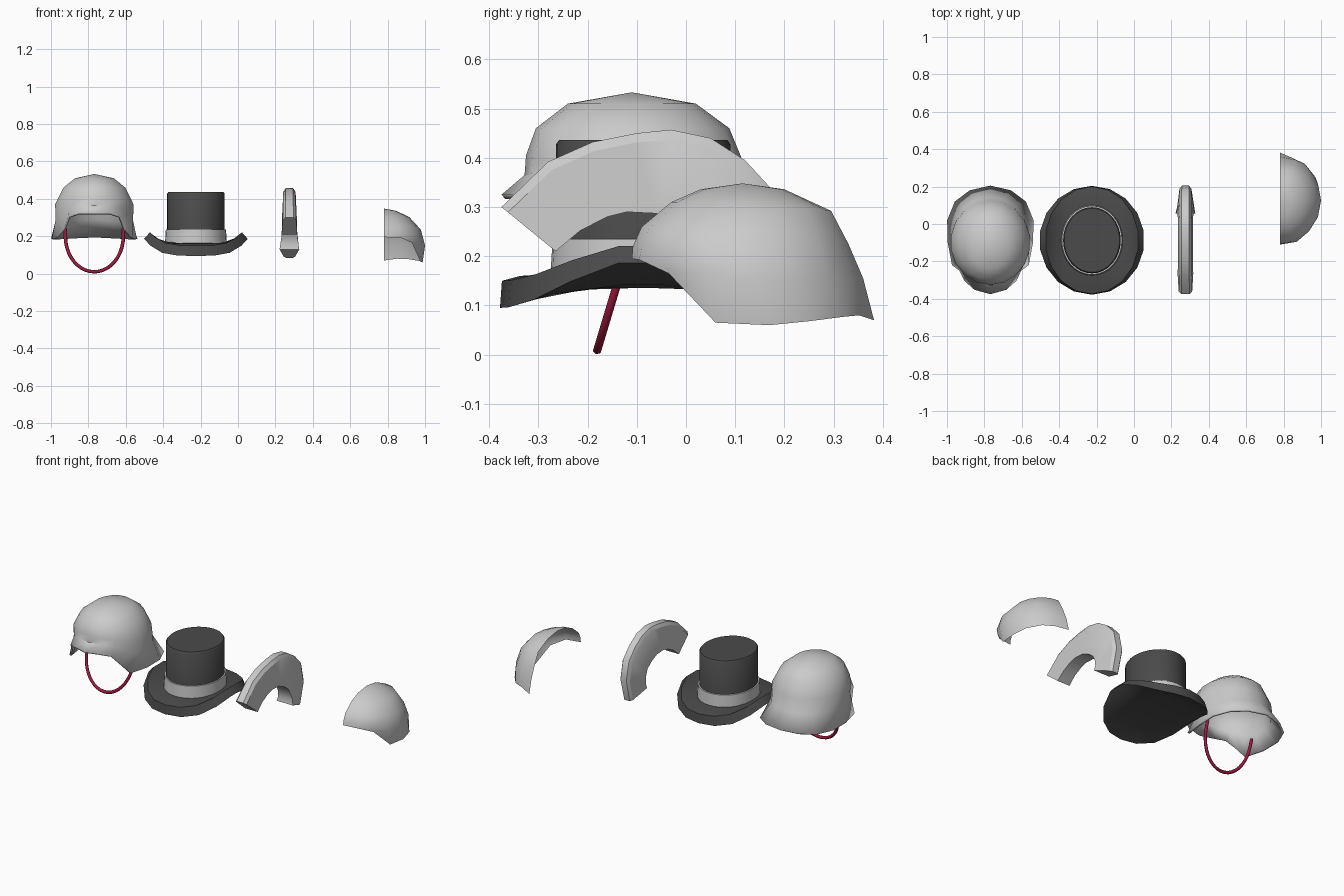
import bpy, bmesh
from math import sin, cos, pi, radians

if "Cube" in bpy.data.objects:
    bpy.data.objects.remove(bpy.data.objects["Cube"])


def material(name, color):
    m = bpy.data.materials.new(name)
    m.diffuse_color = (*color, 1)
    m.use_nodes = True
    m.node_tree.nodes["Principled BSDF"].inputs["Base Color"].default_value = m.diffuse_color
    return m


dark = material("dark_felt", (0.07, 0.07, 0.07))
red = material("red_strap", (0.35, 0.01, 0.05))


def loft(name, rings, loc, around=True, joined=False, apex=None, caps=(), angle=40, mat=None):
    """Skin a list of equal-length rings; optionally close to an apex or cap the ends."""
    bm = bmesh.new()
    vs = [[bm.verts.new(p) for p in r] for r in rings]
    n = len(rings[0])
    pairs = [(vs[i], vs[i + 1]) for i in range(len(vs) - 1)]
    if joined:
        pairs.append((vs[-1], vs[0]))
    steps = range(n if around else n - 1)
    for a, b in pairs:
        for i in steps:
            j = (i + 1) % n
            bm.faces.new((a[i], a[j], b[j], b[i]))
    if apex:
        t = bm.verts.new(apex)
        for i in steps:
            bm.faces.new((vs[-1][i], vs[-1][(i + 1) % n], t))
    for c in caps:
        bm.faces.new(vs[c])
    bmesh.ops.recalc_face_normals(bm, faces=bm.faces[:])
    me = bpy.data.meshes.new(name)
    bm.to_mesh(me)
    bm.free()
    ob = bpy.data.objects.new(name, me)
    ob.location = loc
    bpy.context.collection.objects.link(ob)
    if mat:
        me.materials.append(mat)
    bpy.ops.object.select_all(action='DESELECT')
    ob.select_set(True)
    bpy.context.view_layer.objects.active = ob
    bpy.ops.object.shade_smooth_by_angle(angle=radians(angle))
    return ob


def half_ring(n, w, yf, yb, zs):
    """Half ellipse from front to back; zs is one height or a height per point."""
    cy, ry = (yf + yb) / 2, (yb - yf) / 2
    out = []
    for i in range(n):
        a = pi * i / (n - 1)
        z = zs[i] if isinstance(zs, list) else zs
        out.append((w * sin(a), cy - ry * cos(a), z))
    return out


def mirrored(half):
    return half + [(-x, y, z) for x, y, z in half[-2:0:-1]]


# Helmet: flared rim with raised visor, then dome rings
rim = [(0, -.375, .325), (.085, -.352, .325), (.138, -.305, .305), (.165, -.25, .24),
       (.205, -.22, .192), (.228, -.1, .185), (.231, .02, .188), (.19, .12, .19),
       (.11, .18, .195), (0, .205, .2)]
crease = [.365, .365, .35, .315, .29, .285, .285, .285, .29, .295]
helmet = [rim, half_ring(10, .21, -.328, .145, crease),
          half_ring(10, .213, -.325, .125, [.405, .4, .39, .38] + [.37] * 6),
          half_ring(10, .168, -.305, .088, .46),
          half_ring(10, .105, -.24, .02, .51)]
h = loft("helmet_shell", [mirrored(r) for r in helmet], (-.768, 0, 0), apex=(0, -.11, .533))
s = h.modifiers.new("thickness", 'SOLIDIFY')
s.thickness = .012
s.offset = -1

# Chin strap: swept half ellipse leaning forward
cu = bpy.data.curves.new("chin_strap", 'CURVE')
cu.dimensions = '3D'
cu.bevel_depth = .0095
cu.bevel_resolution = 1
cu.use_fill_caps = True
sp = cu.splines.new('POLY')
path = [(-.155, .24)] + [(-.155 * cos(pi * i / 20), .2 - .19 * sin(pi * i / 20)) for i in range(21)] + [(.155, .24)]
sp.points.add(len(path) - 1)
for p, (x, z) in zip(sp.points, path):
    p.co = (x, -.18 + .3 * (z - .01), z, 1)
strap = bpy.data.objects.new("chin_strap", cu)
strap.location = (-.768, 0, 0)
cu.materials.append(red)
bpy.context.collection.objects.link(strap)


# Top hat: elliptical rings, brim curls up at both sides
def ellipse(n, rx, ry, z, curl=0):
    return [(rx * sin(2 * pi * i / n), -ry * cos(2 * pi * i / n),
             z + curl * sin(2 * pi * i / n) ** 4) for i in range(n)]


hat = (-.225, -.087, 0)
loft("hat_brim", [ellipse(18, .15, .172, .135), ellipse(18, .22, .24, .118, .025),
                  ellipse(18, .281, .291, .095, .097), ellipse(18, .25, .287, .15, .075),
                  ellipse(18, .215, .25, .16, .025), ellipse(18, .15, .17, .165)],
     hat, caps=(0,), mat=dark)
loft("hat_crown", [ellipse(32, .154, .177, .14), ellipse(32, .154, .177, .428),
                   ellipse(32, .148, .171, .436)], hat, caps=(-1,), mat=dark)
loft("hat_band", [ellipse(32, .154, .177, .15), ellipse(32, .166, .189, .152),
                  ellipse(32, .161, .184, .235), ellipse(32, .153, .176, .236)], hat)

# Crest: arched strip, stations give outer point, inner point, outer and inner half width
stations = [(-.375, .30, -.265, .21, .036, .042), (-.28, .392, -.215, .252, .033, .04),
            (-.19, .432, -.16, .28, .033, .04), (-.10, .45, -.12, .29, .033, .04),
            (-.03, .457, -.06, .287, .033, .04), (.05, .44, -.01, .265, .033, .04),
            (.12, .395, .03, .235, .033, .04), (.18, .33, .05, .195, .033, .043),
            (.205, .22, .06, .16, .032, .048), (.17, .085, .055, .13, .03, .053)]
sections = []
for oy, oz, iy, iz, wo, wi in stations:
    my, mz = oy + .12 * (iy - oy), oz + .12 * (iz - oz)
    half = [(.6 * wo, oy, oz), (wo, my, mz), (wi, iy, iz)]
    sections.append(half + [(-x, y, z) for x, y, z in reversed(half)])
loft("crest_hair", sections, (.275, 0, 0), caps=(0, -1), angle=30)

# Short hair: open half shell with a forehead line and a nape point
hairline = [(0, -.11, .195), (.09, -.095, .193), (.15, -.035, .165), (.195, .06, .065),
            (.207, .17, .06), (.19, .25, .068), (.135, .32, .077), (.07, .352, .08), (0, .382, .07)]
shell = [hairline,
         half_ring(9, .22, -.108, .36, [.22, .218, .2, .165, .15, .15, .15, .155, .155]),
         half_ring(9, .198, -.09, .33, [.26, .258, .25, .24, .235, .23, .23, .225, .225]),
         half_ring(9, .135, -.03, .295, [.31, .31, .308, .305, .303, .3, .297, .294, .292]),
         half_ring(9, .065, .03, .2, .336)]
loft("short_hair", shell, (.78, 0, 0), around=False, apex=(0, .115, .348), angle=60)
